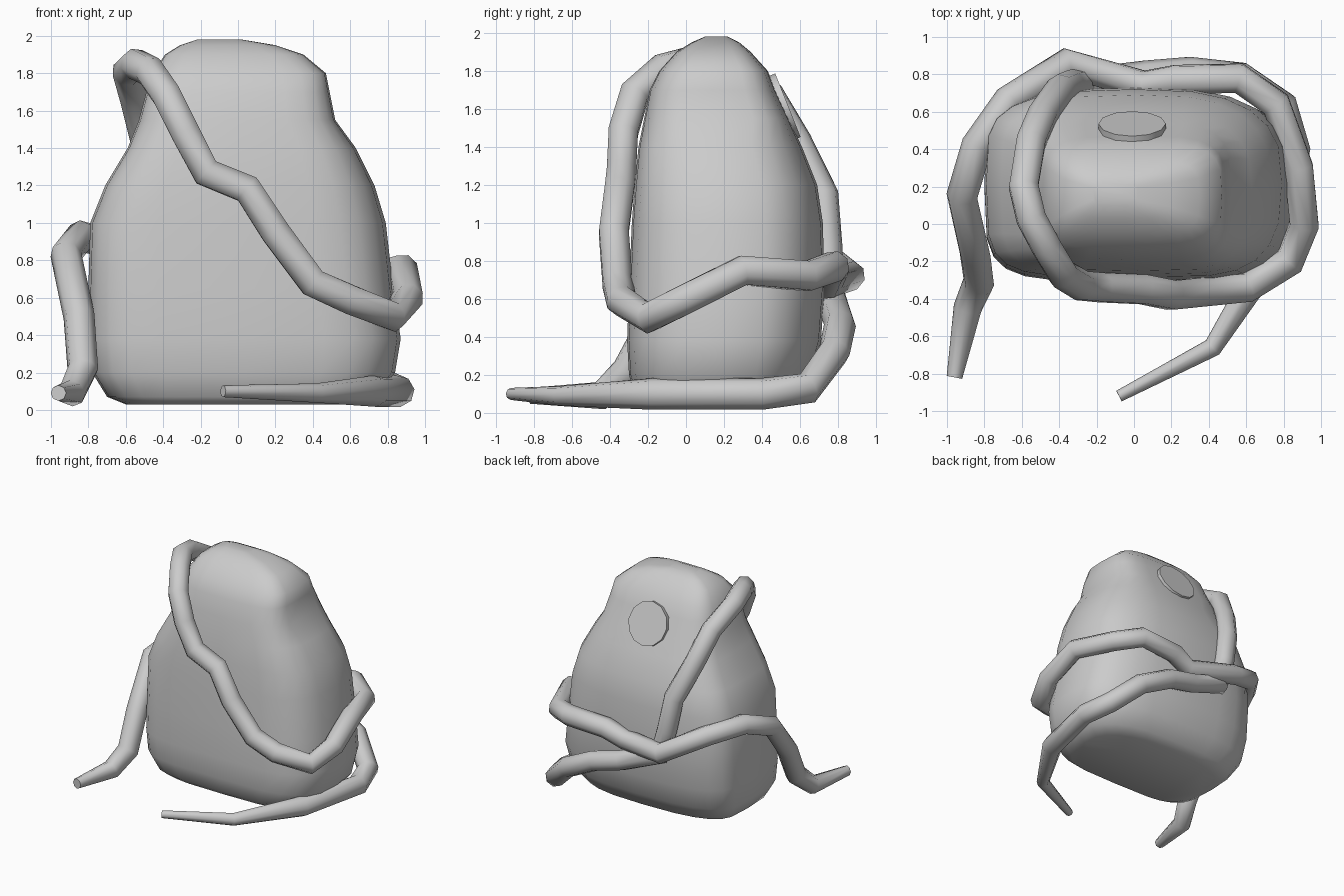
import bpy, bmesh, math
from mathutils import Vector


def finish(obj, angle):
    bpy.ops.object.select_all(action='DESELECT')
    obj.select_set(True)
    bpy.context.view_layer.objects.active = obj
    if obj.type == 'CURVE':
        bpy.ops.object.convert(target='MESH')
    bpy.ops.object.shade_smooth_by_angle(angle=math.radians(angle))


def spow(v, e):
    return math.copysign(abs(v) ** e, v)


# Boulder body: stacked rounded-rectangle rings (z, x min, x max, y min, y max)
rings = [
    (0.03, -0.60, 0.64, -0.22, 0.48), (0.07, -0.70, 0.74, -0.26, 0.57),
    (0.20, -0.78, 0.84, -0.30, 0.66), (0.38, -0.80, 0.87, -0.31, 0.71),
    (0.65, -0.80, 0.83, -0.30, 0.73), (1.00, -0.79, 0.79, -0.285, 0.72),
    (1.20, -0.71, 0.73, -0.27, 0.69), (1.40, -0.59, 0.63, -0.25, 0.61),
    (1.55, -0.53, 0.52, -0.22, 0.54), (1.70, -0.49, 0.49, -0.19, 0.47),
    (1.80, -0.46, 0.47, -0.14, 0.43), (1.90, -0.39, 0.35, -0.05, 0.34),
    (1.95, -0.31, 0.20, 0.03, 0.28), (1.98, -0.22, 0.02, 0.10, 0.22),
]
SIDES = 24
bm = bmesh.new()
loops = []
for z, x0, x1, y0, y1 in rings:
    loop = []
    for i in range(SIDES):
        a = 2 * math.pi * i / SIDES
        c, s = math.cos(a), math.sin(a)
        # squarer front-left corner, softer back-right corner, blocky head
        e = 0.5 if z > 1.5 else 0.57 + 0.10 * (c + s)
        x = (x0 + x1) / 2 + (x1 - x0) / 2 * spow(c, e)
        y = (y0 + y1) / 2 + (y1 - y0) / 2 * spow(s, e)
        loop.append(bm.verts.new((x, y, z)))
    loops.append(loop)
for lo, hi in zip(loops, loops[1:]):
    for i in range(SIDES):
        j = (i + 1) % SIDES
        bm.faces.new((lo[i], lo[j], hi[j], hi[i]))
bm.faces.new(loops[0][::-1])
bm.faces.new(loops[-1])
mesh = bpy.data.meshes.new("body")
bm.to_mesh(mesh)
bm.free()
body = bpy.data.objects.new("body", mesh)
bpy.context.collection.objects.link(body)
finish(body, 48)

# Round disc set into the upper back
bpy.ops.mesh.primitive_cylinder_add(vertices=12, radius=0.18, depth=0.10, location=(-0.01, 0.49, 1.60))
disc = bpy.context.object
disc.name = "back_disc"
disc.rotation_mode = 'QUATERNION'
disc.rotation_quaternion = Vector((0, 1, 0.40)).to_track_quat('Z', 'Y')
finish(disc, 40)

# Wrapped vine: one tapered path from the left tail round to the right tail
path = [
    (-0.96, -0.82, 0.09), (-0.89, -0.45, 0.09), (-0.83, -0.31, 0.22),
    (-0.85, -0.16, 0.50), (-0.92, 0.15, 0.83), (-0.84, 0.42, 0.93),
    (-0.67, 0.66, 0.88), (-0.36, 0.86, 0.72), (0.05, 0.74, 0.68),
    (0.22, 0.77, 0.75), (0.56, 0.78, 0.77), (0.76, 0.64, 0.72),
    (0.88, 0.30, 0.75), (0.91, 0.00, 0.60), (0.83, -0.20, 0.50),
    (0.60, -0.34, 0.59), (0.40, -0.36, 0.68), (0.20, -0.38, 0.95),
    (0.05, -0.35, 1.18), (-0.17, -0.34, 1.27), (-0.28, -0.33, 1.48),
    (-0.38, -0.27, 1.68), (-0.47, -0.12, 1.81), (-0.55, 0.03, 1.85),
    (-0.59, 0.20, 1.81), (-0.55, 0.44, 1.67), (-0.49, 0.58, 1.43),
    (-0.39, 0.72, 1.15), (-0.34, 0.74, 0.88), (-0.27, 0.75, 0.64),
    (0.06, 0.79, 0.52), (0.30, 0.81, 0.46), (0.58, 0.78, 0.32),
    (0.79, 0.64, 0.13), (0.86, 0.40, 0.10), (0.73, -0.17, 0.10),
    (0.42, -0.66, 0.09), (-0.08, -0.92, 0.10),
]
taper = {0: 0.5, 1: 0.9, len(path) - 2: 0.62, len(path) - 1: 0.38}
curve = bpy.data.curves.new("vine", 'CURVE')
curve.dimensions = '3D'
curve.bevel_depth = 0.084
curve.bevel_resolution = 2
curve.use_fill_caps = True
spline = curve.splines.new('POLY')
spline.points.add(len(path) - 1)
for i, p in enumerate(path):
    spline.points[i].co = (*p, 1)
    spline.points[i].radius = taper.get(i, 1.0)
vine = bpy.data.objects.new("wrapped_vine", curve)
bpy.context.collection.objects.link(vine)
finish(vine, 50)
